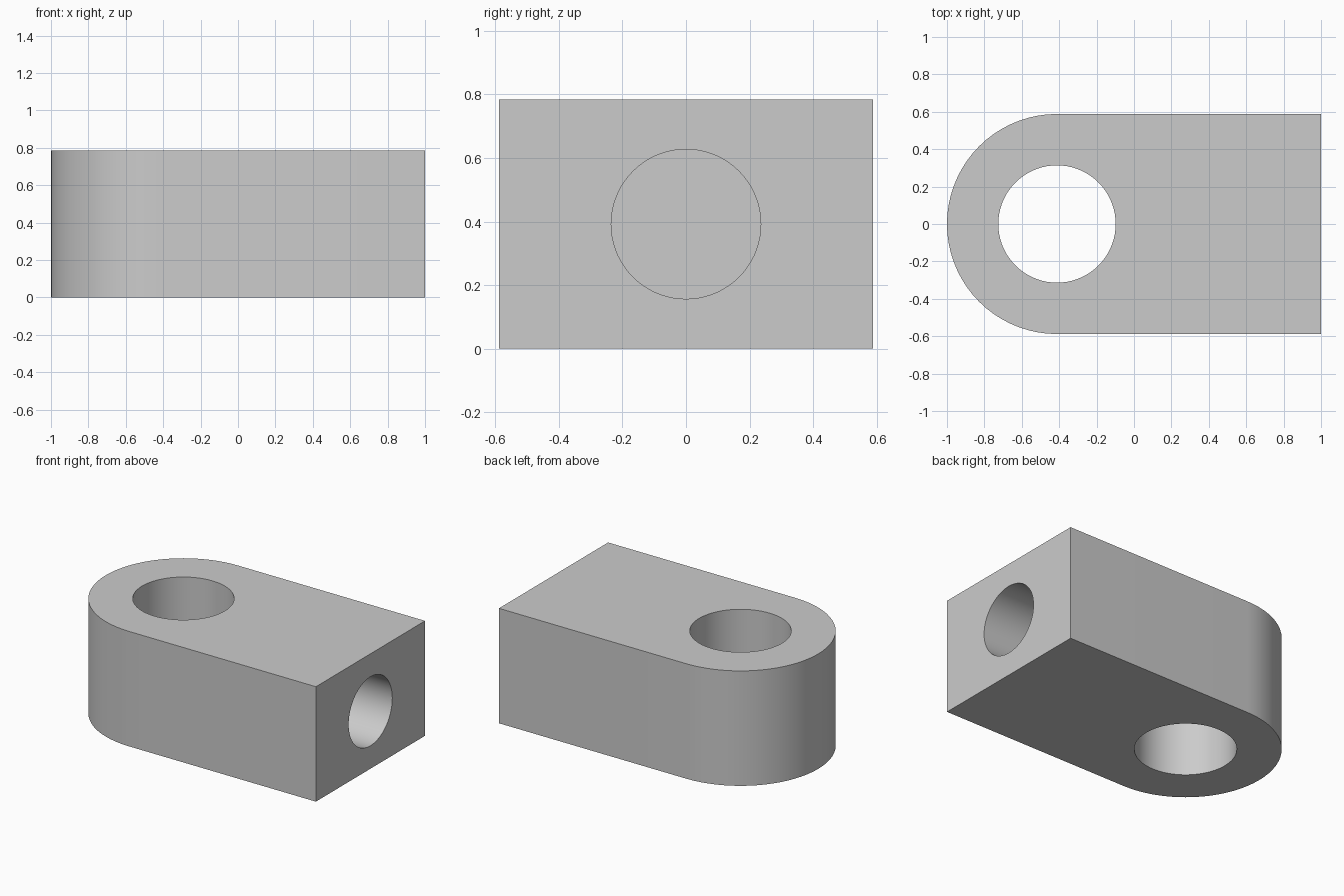
import bpy, bmesh
from math import radians, pi, sin, cos

cube = bpy.data.objects.get("Cube")
if cube:
    bpy.data.objects.remove(cube, do_unlink=True)

U = 2 / 51                      # one design unit: the block is 51 long
WIDTH, HEIGHT = 30 * U, 20 * U
R = WIDTH / 2                   # radius of the rounded end
EYE_X = -1 + R                  # centre of the rounded end and the pin hole
BORE_DEPTH = 20 * U

steel = bpy.data.materials.new("light_grey")
steel.use_nodes = True
grey = (0.6, 0.6, 0.6, 1)
steel.diffuse_color = grey
steel.node_tree.nodes["Principled BSDF"].inputs["Base Color"].default_value = grey

# Block: a D-shaped outline extruded upward
steps = 36
outline = [(1, -R), (1, R)]
for i in range(steps + 1):
    a = pi / 2 + pi * i / steps
    outline.append((EYE_X + R * cos(a), R * sin(a)))

bm = bmesh.new()
base = bm.faces.new([bm.verts.new((x, y, 0)) for x, y in outline])
top = bmesh.ops.extrude_face_region(bm, geom=[base])["geom"]
bmesh.ops.translate(bm, vec=(0, 0, HEIGHT),
                    verts=[v for v in top if isinstance(v, bmesh.types.BMVert)])
bmesh.ops.recalc_face_normals(bm, faces=bm.faces)
mesh = bpy.data.meshes.new("rod_end_block")
bm.to_mesh(mesh)
bm.free()
block = bpy.data.objects.new("rod_end_block", mesh)
bpy.context.collection.objects.link(block)
mesh.materials.append(steel)


def drill(name, radius, depth, location, rotation=(0, 0, 0)):
    """Cut a round hole into the block and remove the cutter."""
    bpy.ops.mesh.primitive_cylinder_add(vertices=72, radius=radius, depth=depth,
                                        location=location, rotation=rotation)
    cutter = bpy.context.object
    cutter.name = name
    cutter.hide_render = True
    cutter.data.materials.append(steel)
    bpy.context.view_layer.objects.active = block
    mod = block.modifiers.new(name, "BOOLEAN")
    mod.operation = "DIFFERENCE"
    mod.solver = "EXACT"
    mod.object = cutter
    bpy.ops.object.modifier_apply(modifier=name)
    bpy.data.objects.remove(cutter, do_unlink=True)


# Pin hole right through, and a blind bore in the flat end
drill("pin_hole", 8 * U, HEIGHT * 2, (EYE_X, 0, HEIGHT / 2))
drill("rod_bore", 6 * U, BORE_DEPTH * 2, (1, 0, HEIGHT / 2), (0, radians(90), 0))

# Smooth the curved walls, keep the rims sharp
bpy.ops.object.select_all(action="DESELECT")
block.select_set(True)
bpy.context.view_layer.objects.active = block
bpy.ops.object.shade_smooth_by_angle(angle=radians(30))
